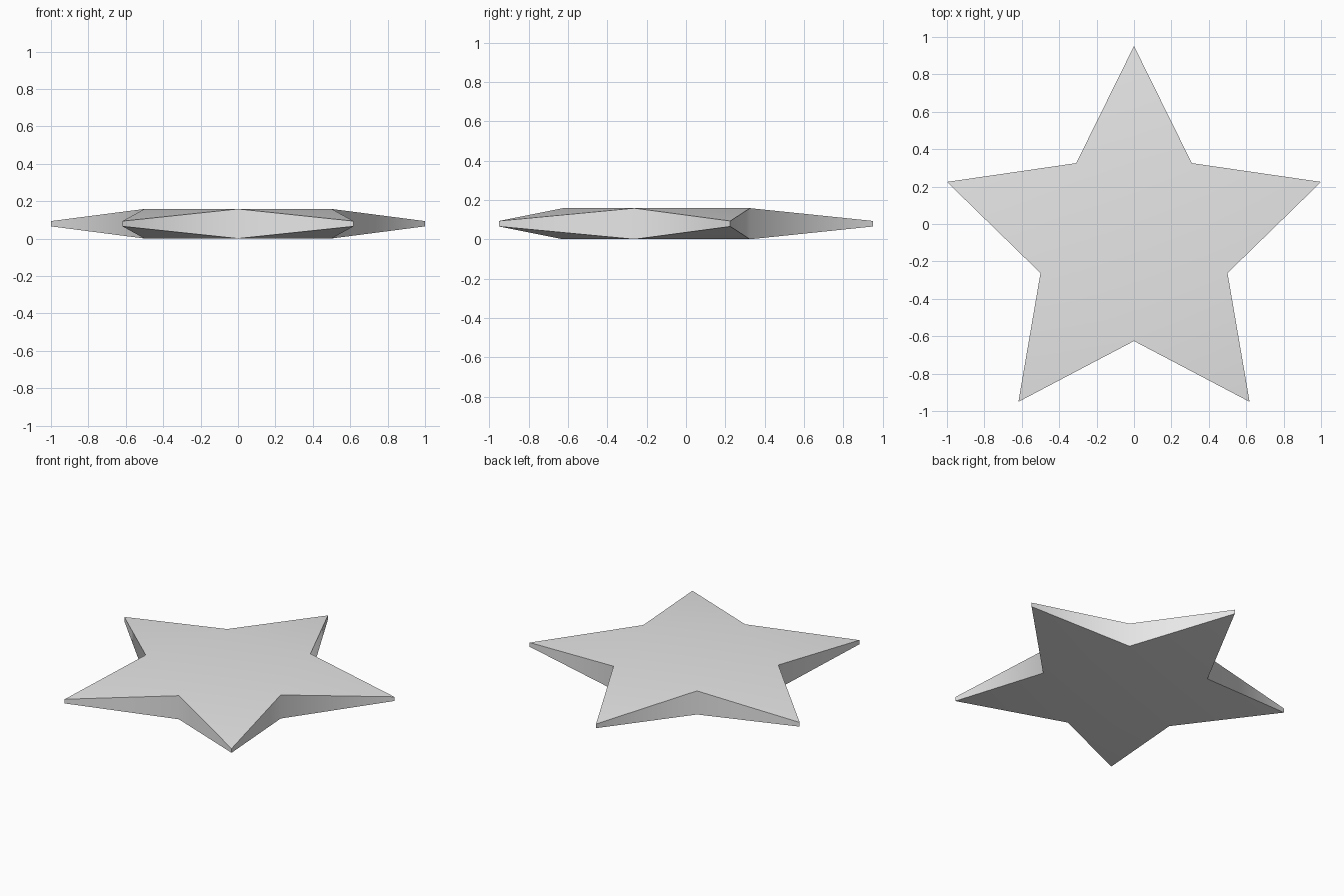
import bpy
import bmesh
from math import cos, sin, pi, radians

cube = bpy.data.objects.get("Cube")
if cube:
    bpy.data.objects.remove(cube, do_unlink=True)

# Star proportions
OUTER, INNER = 1.0515, 0.5257
CENTRE_Y, MID_Z = -0.10, 0.08
TIP_HALF, NOTCH_HALF = 0.014, 0.079

grey = bpy.data.materials.new("light_grey")
grey.use_nodes = True
colour = (0.8, 0.8, 0.8, 1)
grey.diffuse_color = colour
grey.node_tree.nodes["Principled BSDF"].inputs["Base Color"].default_value = colour

bm = bmesh.new()


def ring(side):
    """Ten outline points, alternating thin tips and thick notches."""
    points = []
    for i in range(10):
        tip = i % 2 == 0
        r = OUTER if tip else INNER
        half = TIP_HALF if tip else NOTCH_HALF
        a = pi / 2 + i * pi / 5
        points.append(bm.verts.new((r * cos(a), CENTRE_Y + r * sin(a), MID_Z + side * half)))
    return points


top, bottom = ring(1), ring(-1)

# Flat pentagon core with five sloping arms on each side
for points in (top, bottom):
    bm.faces.new(points[1::2])
    for i in range(0, 10, 2):
        bm.faces.new((points[i - 1], points[i], points[i + 1]))

# Side walls
for i in range(10):
    bm.faces.new((top[i - 1], bottom[i - 1], bottom[i], top[i]))

bmesh.ops.recalc_face_normals(bm, faces=bm.faces)
mesh = bpy.data.meshes.new("star")
bm.to_mesh(mesh)
bm.free()
mesh.materials.append(grey)

star = bpy.data.objects.new("star", mesh)
bpy.context.collection.objects.link(star)
bpy.context.view_layer.objects.active = star
star.select_set(True)
bpy.ops.object.shade_smooth_by_angle(angle=radians(60))
